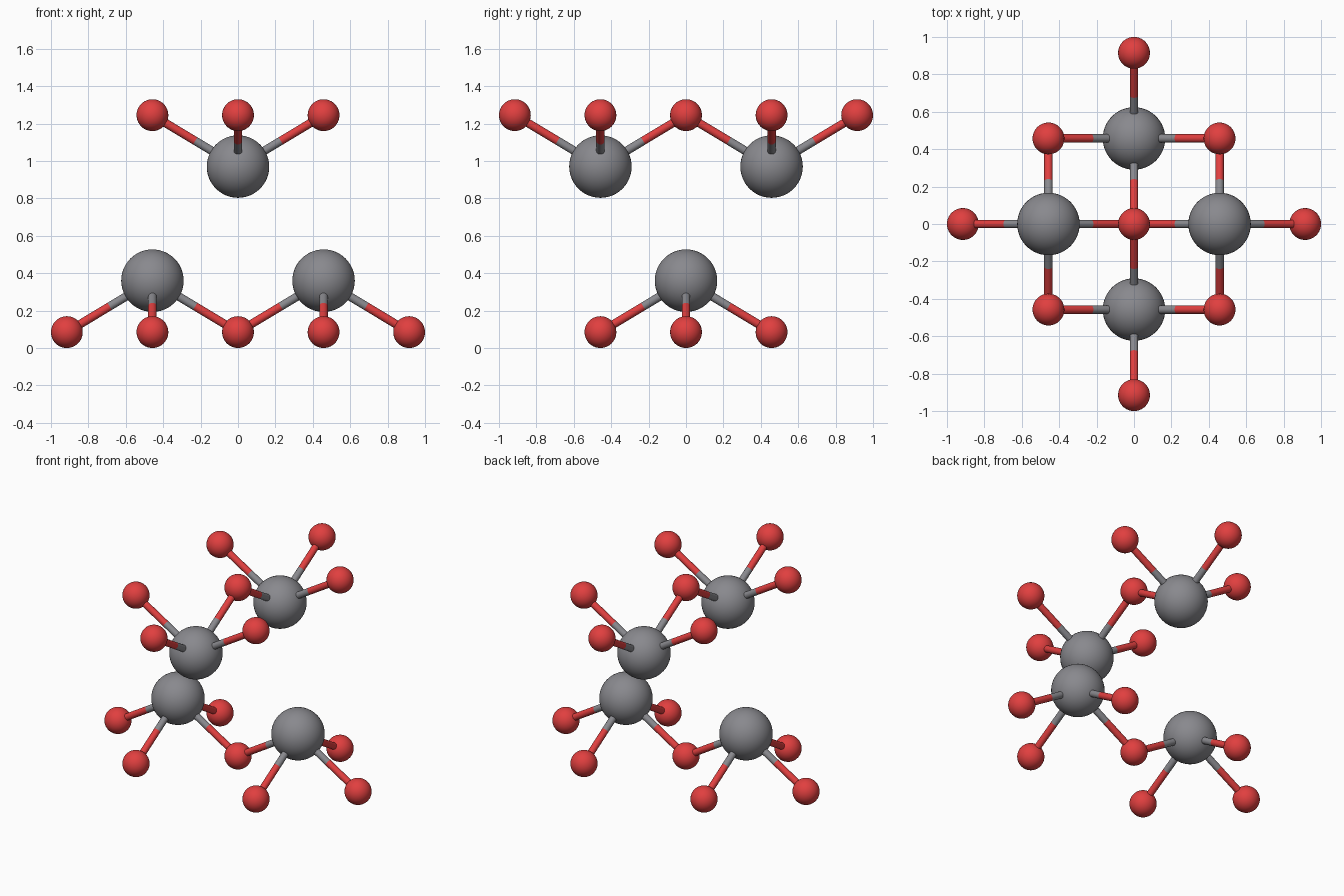
import bpy
from mathutils import Vector

if "Cube" in bpy.data.objects:
    bpy.data.objects.remove(bpy.data.objects["Cube"])

A = 0.4575                  # in-plane lattice step
R_METAL, R_OXY, R_BOND = 0.167, 0.085, 0.0225
MID = 0.665                 # height of the mirror plane between layers
DZ_METAL, DZ_OXY = 0.305, 0.58


def material(name, color):
    m = bpy.data.materials.new(name)
    m.diffuse_color = (*color, 1)
    m.use_nodes = True
    m.node_tree.nodes["Principled BSDF"].inputs["Base Color"].default_value = m.diffuse_color
    return m


GREY = material("metal_grey", (0.25, 0.25, 0.27))
RED = material("oxygen_red", (0.75, 0.05, 0.05))


def finish(name, mat):
    ob = bpy.context.object
    ob.name = name
    ob.data.materials.append(mat)
    bpy.ops.object.shade_smooth_by_angle()


def atom(name, pos, radius, mat):
    bpy.ops.mesh.primitive_uv_sphere_add(segments=48, ring_count=24, radius=radius, location=pos)
    finish(name, mat)


def rod(name, a, b, mat):
    d = b - a
    bpy.ops.mesh.primitive_cylinder_add(vertices=24, radius=R_BOND, depth=d.length,
                                        location=(a + b) / 2,
                                        rotation=d.to_track_quat('Z', 'Y').to_euler())
    finish(name, mat)


def layer(label, sign, along):
    """Two metal atoms on one axis, each bonded to four surrounding oxygens."""
    across = Vector((along.y, along.x, 0))
    up = Vector((0, 0, 1))
    metals = [along * s * A + up * (MID + sign * DZ_METAL) for s in (-1, 1)]
    flat = [along * s * 2 * A for s in (-1, 0, 1)]
    flat += [along * s * A + across * t * A for s in (-1, 1) for t in (-1, 1)]
    oxygens = [p + up * (MID + sign * DZ_OXY) for p in flat]
    # atoms
    for p in metals:
        atom(label + "_metal_atom", p, R_METAL, GREY)
    for p in oxygens:
        atom(label + "_oxygen_atom", p, R_OXY, RED)
    # two-tone bonds, split at the midpoint
    for m in metals:
        for o in oxygens:
            if (m - o).length < 1.3 * A:
                mid = (m + o) / 2
                rod(label + "_bond_metal_half", m, mid, GREY)
                rod(label + "_bond_oxygen_half", mid, o, RED)


layer("lower", -1, Vector((1, 0, 0)))
layer("upper", 1, Vector((0, 1, 0)))
